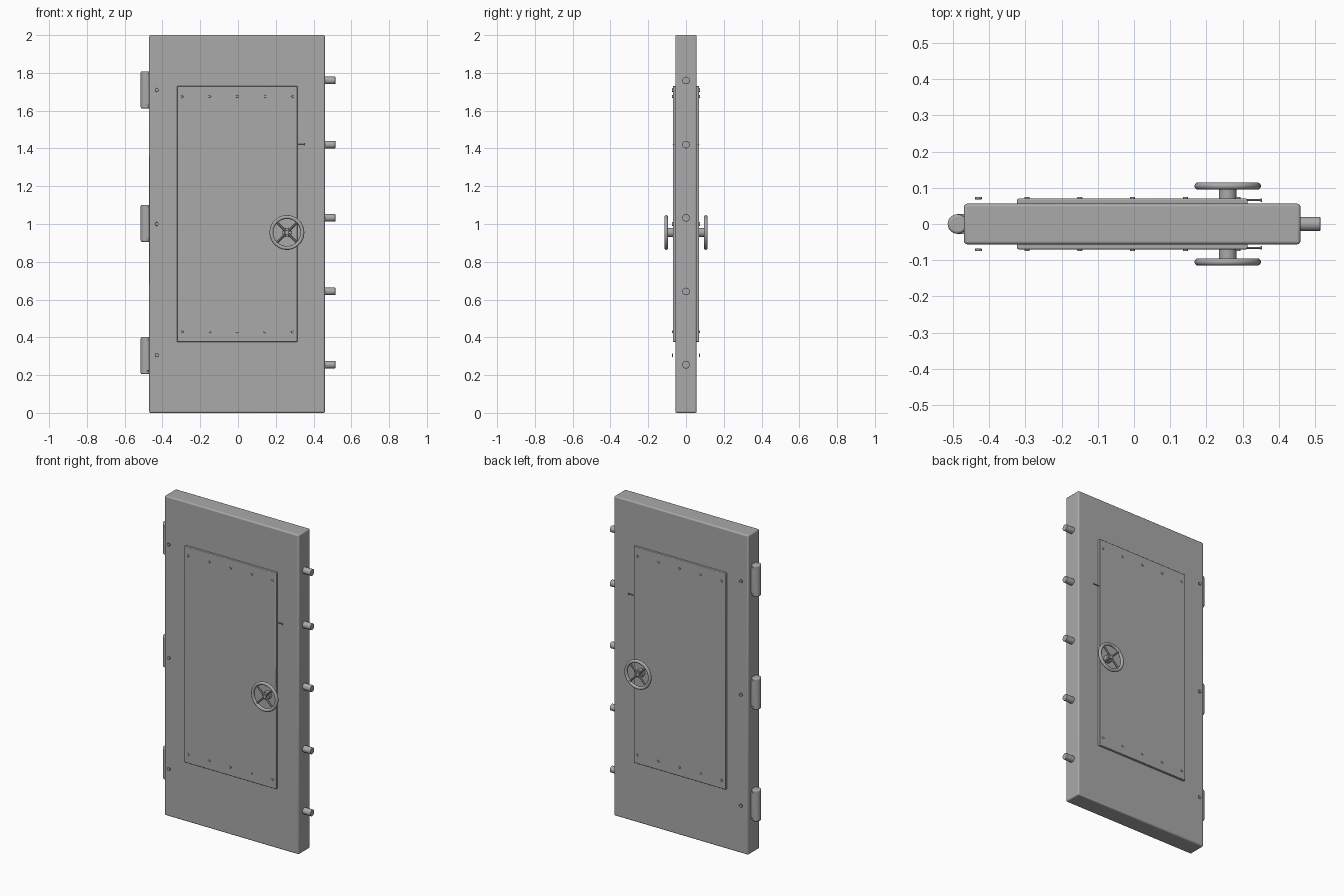
import bpy
import bmesh
import math
from mathutils import Matrix, Vector

if "Cube" in bpy.data.objects:
    bpy.data.objects.remove(bpy.data.objects["Cube"])

steel = bpy.data.materials.new("grey_steel")
steel.use_nodes = True
steel.diffuse_color = (0.4, 0.4, 0.4, 1)
steel.node_tree.nodes["Principled BSDF"].inputs["Base Color"].default_value = (0.4, 0.4, 0.4, 1)


def finish(name, bm, bevel=0, both_sides=False):
    """Turn a bmesh into a named object, optionally bevelled and mirrored front to back."""
    mesh = bpy.data.meshes.new(name)
    bmesh.ops.recalc_face_normals(bm, faces=bm.faces)
    bm.to_mesh(mesh)
    bm.free()
    obj = bpy.data.objects.new(name, mesh)
    bpy.context.collection.objects.link(obj)
    mesh.materials.append(steel)
    if bevel:
        mod = obj.modifiers.new("rounded_edges", "BEVEL")
        mod.width, mod.segments = bevel, 3
        mod.limit_method, mod.angle_limit = "ANGLE", math.radians(40)
    if both_sides:
        mod = obj.modifiers.new("other_side", "MIRROR")
        mod.use_axis = (False, True, False)
        mod.use_mirror_merge = False
    bpy.ops.object.select_all(action="DESELECT")
    obj.select_set(True)
    bpy.context.view_layer.objects.active = obj
    bpy.ops.object.shade_smooth_by_angle(angle=math.radians(35))
    return obj


def add_box(bm, low, high):
    low, high = Vector(low), Vector(high)
    scale = Matrix.Diagonal((*(high - low), 1))
    bmesh.ops.create_cube(bm, size=1, matrix=Matrix.Translation((low + high) / 2) @ scale)


def add_rod(bm, start, end, radius, sides=24):
    start, end = Vector(start), Vector(end)
    axis = end - start
    turn = axis.to_track_quat("Z", "Y").to_matrix().to_4x4()
    bmesh.ops.create_cone(bm, cap_ends=True, segments=sides, radius1=radius, radius2=radius,
                          depth=axis.length, matrix=Matrix.Translation((start + end) / 2) @ turn)


# Door slab
bm = bmesh.new()
add_box(bm, (-0.47, -0.056, 0), (0.46, 0.056, 2))
finish("door_slab", bm, 0.008)

# Raised panel on both faces
bm = bmesh.new()
add_box(bm, (-0.323, -0.07, 0.375), (0.314, -0.05, 1.73))
finish("raised_panel", bm, 0.004, True)

# Rivets along the top and bottom of the panel
bm = bmesh.new()
for z in (0.43, 1.675):
    for i in range(5):
        x = -0.296 + i * 0.146
        add_rod(bm, (x, -0.066, z), (x, -0.075, z), 0.007, 12)
finish("panel_rivets", bm, 0.002, True)

# Studs beside the hinges
bm = bmesh.new()
for z in (0.305, 1.0, 1.71):
    add_rod(bm, (-0.43, -0.068, z), (-0.43, -0.075, z), 0.01, 16)
finish("hinge_studs", bm, 0.002, True)

# Small latch pin beside the panel
bm = bmesh.new()
add_rod(bm, (0.305, -0.066, 1.42), (0.353, -0.066, 1.42), 0.003, 8)
add_rod(bm, (0.349, -0.066, 1.42), (0.354, -0.066, 1.42), 0.005, 8)
finish("latch_pin", bm, 0, True)

# Locking bolts
bm = bmesh.new()
for z in (0.255, 0.643, 1.033, 1.42, 1.76):
    add_rod(bm, (0.44, 0, z), (0.515, 0, z), 0.02)
finish("locking_bolts", bm, 0.002)

# Hinge barrels with their leaves
barrels, leaves = bmesh.new(), bmesh.new()
for z in (0.303, 1.003, 1.71):
    add_rod(barrels, (-0.488, 0, z - 0.098), (-0.488, 0, z + 0.098), 0.027, 32)
    add_box(leaves, (-0.49, -0.028, z - 0.08), (-0.46, 0.028, z + 0.08))
finish("hinge_barrels", barrels, 0.007)
finish("hinge_leaves", leaves, 0.002)

# Handwheel rim: a circle swept around the wheel axis
WX, WZ = 0.259, 0.955
bm = bmesh.new()
ring = bmesh.ops.create_circle(bm, segments=12, radius=0.01,
                               matrix=Matrix.Translation((WX + 0.082, -0.105, WZ)))
bmesh.ops.spin(bm, geom=bm.verts[:] + bm.edges[:], cent=(WX, 0, WZ), axis=(0, 1, 0),
               angle=math.tau, steps=48, use_merge=True)
bmesh.ops.remove_doubles(bm, verts=bm.verts, dist=0.0001)
finish("wheel_rim", bm, 0, True)

# Handwheel spokes
bm = bmesh.new()
for i in range(4):
    a = math.radians(45 + 90 * i)
    dx, dz = math.cos(a), math.sin(a)
    add_rod(bm, (WX + 0.012 * dx, -0.103, WZ + 0.012 * dz),
            (WX + 0.078 * dx, -0.105, WZ + 0.078 * dz), 0.006, 10)
finish("wheel_spokes", bm, 0, True)

# Handwheel shaft and hub
bm = bmesh.new()
add_rod(bm, (WX, -0.06, WZ), (WX, -0.098, WZ), 0.024)
add_rod(bm, (WX, -0.09, WZ), (WX, -0.109, WZ), 0.012, 16)
finish("wheel_shaft", bm, 0.002, True)
